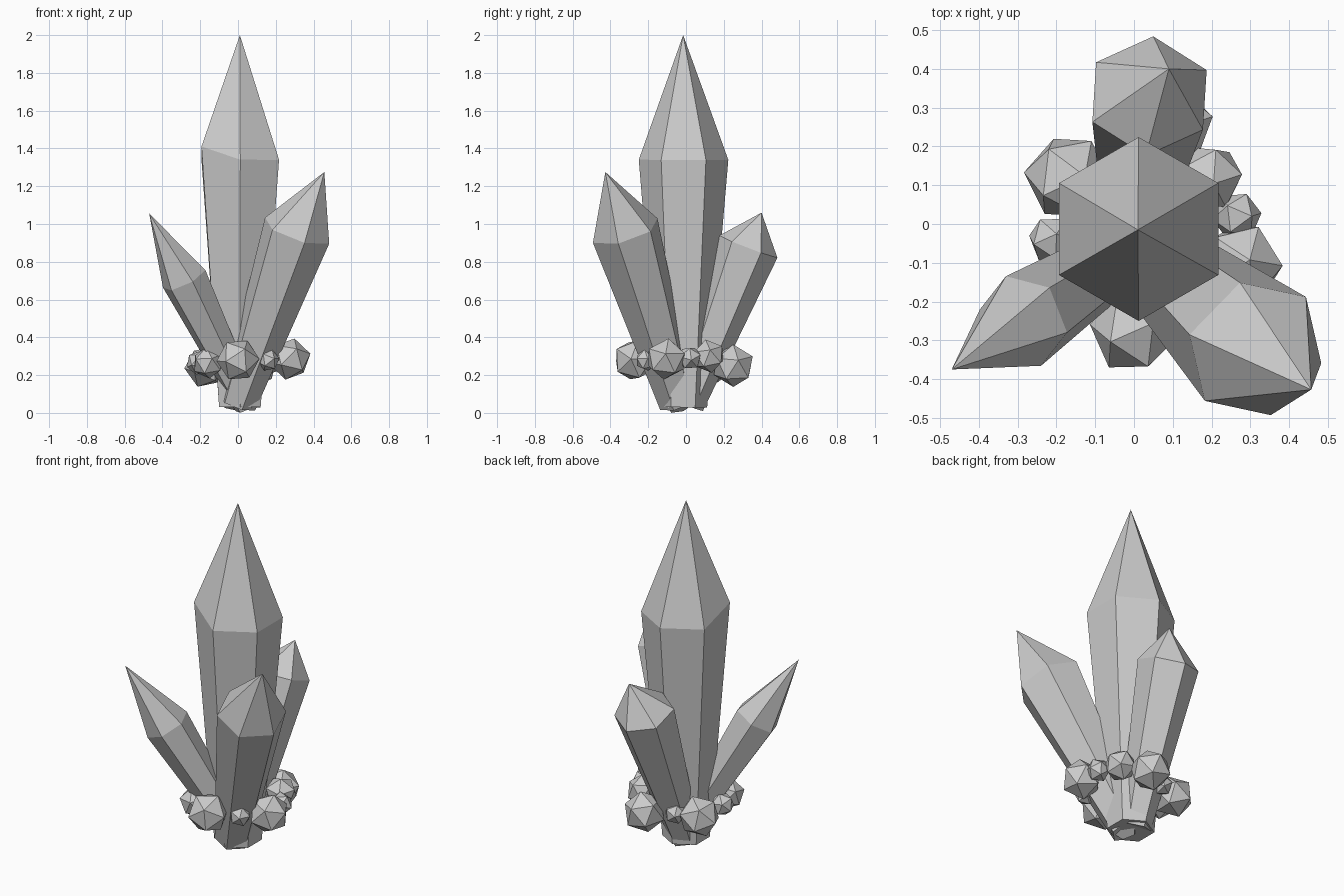
import bpy, bmesh, math, random
from mathutils import Vector, Quaternion, Euler

random.seed(4)
if "Cube" in bpy.data.objects:
    bpy.data.objects.remove(bpy.data.objects["Cube"])

stone = bpy.data.materials.new("pale grey crystal")
stone.use_nodes = True
color = (0.6, 0.6, 0.6, 1)
stone.diffuse_color = color
stone.node_tree.nodes["Principled BSDF"].inputs["Base Color"].default_value = color


def add_object(name, bm):
    bmesh.ops.recalc_face_normals(bm, faces=bm.faces)
    mesh = bpy.data.meshes.new(name)
    bm.to_mesh(mesh)
    bm.free()
    mesh.materials.append(stone)
    obj = bpy.data.objects.new(name, mesh)
    bpy.context.collection.objects.link(obj)
    return obj


def crystal(name, base, shoulder, tip, radius, base_radius, corner, lifted=None):
    """Six-sided shaft widening to a shoulder, then a point; corner is the plan offset of one edge."""
    base, shoulder, tip = Vector(base), Vector(shoulder), Vector(tip)
    axis = (shoulder - base).normalized()
    hx, hy = corner
    spoke = Vector((hx, hy, -(hx * axis.x + hy * axis.y) / axis.z)).normalized()
    bm = bmesh.new()
    spokes = [Quaternion(axis, math.tau * i / 6) @ spoke for i in range(6)]
    low = [bm.verts.new(base + s * base_radius) for s in spokes]
    high = [bm.verts.new(shoulder + s * radius) for s in spokes]
    if lifted is not None:
        high[lifted].co.z += 0.07
    apex = bm.verts.new(tip)
    bm.faces.new(low)
    for i in range(6):
        j = (i + 1) % 6
        bm.faces.new((low[i], low[j], high[j], high[i]))
        bm.faces.new((high[i], high[j], apex))
    return add_object(name, bm)


def pebble(name, center, radius):
    """Faceted nugget at the foot of the cluster."""
    bm = bmesh.new()
    bmesh.ops.create_icosphere(bm, subdivisions=1, radius=radius)
    turn = Euler([random.uniform(0, math.tau) for _ in range(3)]).to_matrix()
    bmesh.ops.transform(bm, matrix=turn.to_4x4(), verts=bm.verts)
    bmesh.ops.translate(bm, vec=center, verts=bm.verts)
    return add_object(name, bm)


# Tall centre crystal and three leaning ones
crystal("main_crystal", (0.01, -0.015, 0.03), (0.012, -0.013, 1.34), (0.01, -0.015, 2),
        0.237, 0.127, (0, 1), lifted=2)
crystal("front_left_crystal", (0, -0.045, 0.05), (0.313, -0.322, 0.965), (0.457, -0.427, 1.275),
        0.187, 0.1, (0.037, -0.16))
crystal("front_right_crystal", (0.05, -0.03, 0.035), (-0.285, -0.25, 0.71), (-0.47, -0.375, 1.055),
        0.125, 0.07, (0.045, -0.115))
crystal("back_crystal", (0, 0.01, 0.04), (0.04, 0.33, 0.88), (0.09, 0.4, 1.06),
        0.165, 0.085, (0.01, 0.16))

# Ring of nuggets: centre and radius
nuggets = {
    "front_nugget": ((0, -0.275, 0.28), 0.115),
    "front_left_small_nugget": ((0.16, -0.21, 0.28), 0.06),
    "left_front_nugget": ((0.275, -0.105, 0.285), 0.112),
    "left_small_nugget": ((0.265, 0.02, 0.29), 0.065),
    "left_back_nugget": ((0.195, 0.12, 0.3), 0.09),
    "back_left_nugget": ((0.095, 0.25, 0.25), 0.115),
    "back_small_nugget": ((-0.05, 0.17, 0.25), 0.06),
    "back_right_nugget": ((-0.17, 0.12, 0.245), 0.115),
    "right_small_nugget": ((-0.21, -0.04, 0.265), 0.065),
    "front_right_nugget": ((-0.16, -0.17, 0.265), 0.085),
}
for name, (center, radius) in nuggets.items():
    pebble(name, center, radius)
